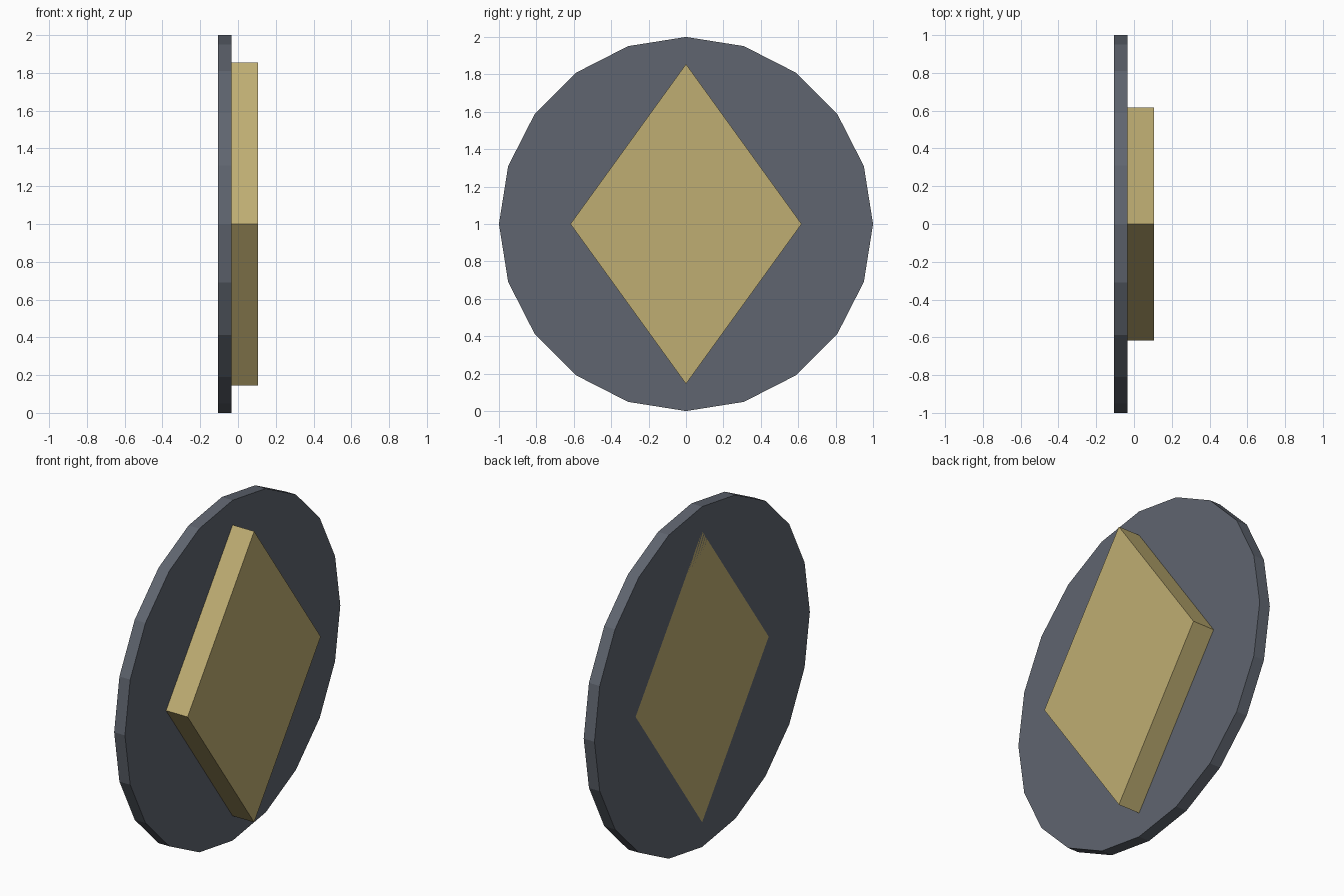
import bpy, bmesh
from math import sin, cos, tau

if "Cube" in bpy.data.objects:
    bpy.data.objects.remove(bpy.data.objects["Cube"])

def material(name, rgb):
    m = bpy.data.materials.new(name)
    m.diffuse_color = (*rgb, 1)
    m.use_nodes = True
    m.node_tree.nodes["Principled BSDF"].inputs["Base Color"].default_value = m.diffuse_color
    return m

def slab(name, outline, x0, x1, mat):
    """Extrude a closed (y, z) outline from x0 to x1."""
    bm = bmesh.new()
    face = bm.faces.new([bm.verts.new((x0, y, z)) for y, z in outline])
    ext = bmesh.ops.extrude_face_region(bm, geom=[face], use_keep_orig=True)
    moved = [v for v in ext["geom"] if isinstance(v, bmesh.types.BMVert)]
    bmesh.ops.translate(bm, verts=moved, vec=(x1 - x0, 0, 0))
    bmesh.ops.recalc_face_normals(bm, faces=bm.faces)
    me = bpy.data.meshes.new(name)
    bm.to_mesh(me)
    bm.free()
    me.materials.append(mat)
    ob = bpy.data.objects.new(name, me)
    bpy.context.collection.objects.link(ob)
    return ob

def ring(n, ry, rz):
    return [(ry * cos(tau * i / n), 1 + rz * sin(tau * i / n)) for i in range(n)]

# Thin 20-sided backing disc
slab("disc", ring(20, 1, 1), -0.105, -0.035, material("slate", (0.115, 0.13, 0.16)))

# Raised diamond, running through the disc to its back face
slab("diamond", ring(4, 0.618, 0.855), -0.105, 0.105, material("gold", (0.52, 0.42, 0.17)))
